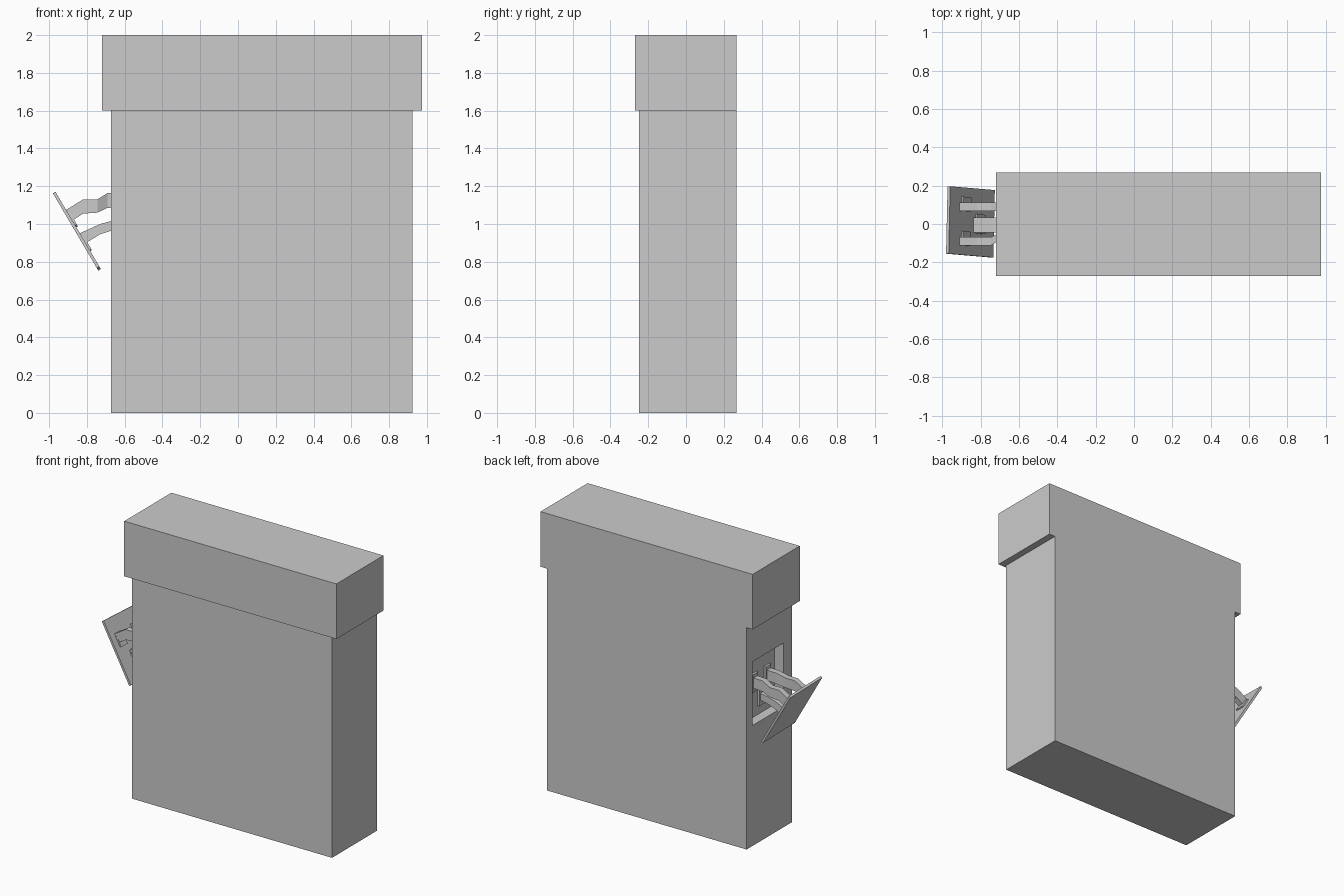
import bpy, bmesh
from mathutils import Vector, Matrix

if "Cube" in bpy.data.objects:
    bpy.data.objects.remove(bpy.data.objects["Cube"])


def finish(name, bm):
    bmesh.ops.recalc_face_normals(bm, faces=bm.faces)
    me = bpy.data.meshes.new(name)
    bm.to_mesh(me)
    bm.free()
    ob = bpy.data.objects.new(name, me)
    bpy.context.collection.objects.link(ob)
    return ob


def box(name, lo, hi, frame=None):
    lo, hi = Vector(lo), Vector(hi)
    m = Matrix.Translation((lo + hi) / 2) @ Matrix.Diagonal((*(hi - lo), 1))
    bm = bmesh.new()
    bmesh.ops.create_cube(bm, size=1, matrix=(frame @ m) if frame else m)
    return finish(name, bm)


def arm(name, sections, width):
    # sections: (x, y, z_bottom x shift, z_bottom, z_top)
    bm = bmesh.new()
    rings = []
    for x, y, dx, zb, zt in sections:
        rings.append([bm.verts.new(c) for c in (
            (x + dx, y - width / 2, zb), (x + dx, y + width / 2, zb),
            (x, y + width / 2, zt), (x, y - width / 2, zt))])
    for a, b in zip(rings, rings[1:]):
        for i in range(4):
            j = (i + 1) % 4
            bm.faces.new((a[i], a[j], b[j], b[i]))
    bm.faces.new(rings[0])
    bm.faces.new(rings[-1])
    return finish(name, bm)


def boolean(ob, cutter, op):
    mod = ob.modifiers.new(op, 'BOOLEAN')
    mod.object, mod.operation, mod.solver = cutter, op, 'EXACT'
    cutter.hide_render = True
    cutter.hide_viewport = True


# cabinet body with a shallow hatch recess in its left side
body = box("cabinet_body", (-0.672, -0.248, 0), (0.925, 0.268, 1.602))
hole = box("hatch_cutter", (-0.80, -0.152, 0.87), (-0.602, 0.20, 1.33))
boolean(body, hole, 'DIFFERENCE')

# overhanging cap, flush at the back
box("cabinet_cap", (-0.72, -0.27, 1.602), (0.975, 0.268, 2.0))

# opened hatch panel: local x = outward normal to inside, y = width, z = up the panel
up = Vector((-0.235, 0.02, 0.40)).normalized()
wide = Vector((0, 1, 0))
wide = (wide - up * wide.dot(up)).normalized()
normal = wide.cross(up)
frame = Matrix((normal, wide, up)).transposed().to_4x4()
frame.translation = (-0.853, 0.011, 0.962)
box("hatch_panel", (-0.008, -0.176, -0.23), (0.008, 0.176, 0.23), frame)

# hinge plates on the panel
for y in (-0.09, 0.09):
    box("upper_panel_plate", (0.006, y - 0.037, 0.025), (0.018, y + 0.037, 0.105), frame)
box("lower_panel_plate", (0.006, -0.058, -0.125), (0.018, 0.042, -0.04), frame)

# bent hinge arms
for y, bend in ((0.09, 0), (-0.09, 0.03)):
    arm("upper_hinge_arm", [(-0.91, y, 0.035, 1.02, 1.075), (-0.82, y, 0, 1.055, 1.13),
                            (-0.745, y, 0, 1.06, 1.13), (-0.692, y + bend, 0, 1.085, 1.163),
                            (-0.61, y + bend, 0, 1.09, 1.165)], 0.042)
    box("upper_wall_plate", (-0.618, y + bend - 0.03, 1.06), (-0.60, y + bend + 0.03, 1.19))
arm("lower_hinge_arm", [(-0.84, -0.005, 0.035, 0.90, 0.95), (-0.73, -0.005, 0, 0.945, 1.0),
                        (-0.67, -0.005, 0, 0.965, 1.016), (-0.61, -0.005, 0, 0.975, 1.025)], 0.078)
box("lower_wall_plate", (-0.618, -0.055, 0.935), (-0.60, 0.045, 1.06))
